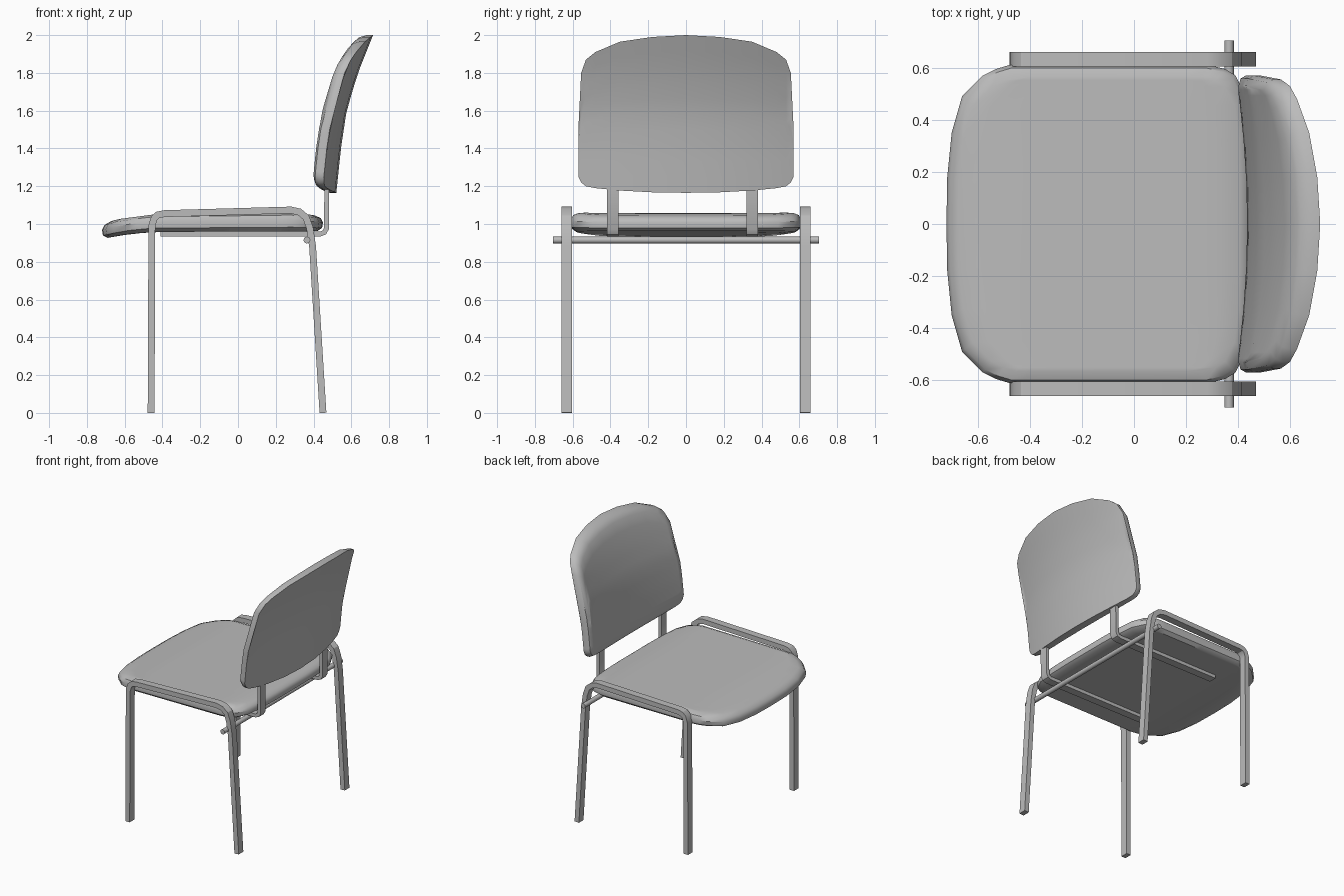
import bpy, math
from mathutils import Vector

if "Cube" in bpy.data.objects:
    bpy.data.objects.remove(bpy.data.objects["Cube"])

grey = bpy.data.materials.new("plain grey")
grey.use_nodes = True
grey.diffuse_color = (0.5, 0.5, 0.5, 1)
grey.node_tree.nodes["Principled BSDF"].inputs["Base Color"].default_value = grey.diffuse_color


def make(name, verts, faces, angle=None):
    mesh = bpy.data.meshes.new(name)
    mesh.from_pydata(verts, [], faces)
    mesh.materials.append(grey)
    obj = bpy.data.objects.new(name, mesh)
    bpy.context.collection.objects.link(obj)
    bpy.ops.object.select_all(action='DESELECT')
    obj.select_set(True)
    bpy.context.view_layer.objects.active = obj
    bpy.ops.object.mode_set(mode='EDIT')
    bpy.ops.mesh.select_all(action='SELECT')
    bpy.ops.mesh.normals_make_consistent(inside=False)
    bpy.ops.object.mode_set(mode='OBJECT')
    if angle:
        bpy.ops.object.shade_smooth_by_angle(angle=math.radians(angle))
    return obj


def lerp(table, t):
    """Piecewise linear lookup."""
    for (a, p), (b, q) in zip(table, table[1:]):
        if t <= b:
            return p + (q - p) * max(0, (t - a) / (b - a))
    return table[-1][1]


def panel(name, stations, layers, place, rows=10, angle=40):
    """Padded panel: stations are (y, low, high); layers are (inset, depth)."""
    cols = [(-y, lo, hi) for y, lo, hi in reversed(stations[1:])] + stations
    n = len(cols)
    width, low, high = stations[-1][0], stations[0][1], stations[0][2]
    mid, half = (low + high) / 2, (high - low) / 2
    verts, faces = [], []
    for inset, depth in layers:
        for y, lo, hi in cols:
            for r in range(rows + 1):
                v = lo + (hi - lo) * r / rows
                verts.append(place(y * (1 - inset / width),
                                   mid + (v - mid) * (1 - inset / half), depth))
    size, m = n * (rows + 1), rows + 1
    for base in (0, (len(layers) - 1) * size):
        for c in range(n - 1):
            for r in range(rows):
                a = base + c * m + r
                faces.append((a, a + 1, a + m + 1, a + m))
    rim = [r for r in range(m)] + [c * m + rows for c in range(1, n)]
    rim += [(n - 1) * m + r for r in range(rows - 1, -1, -1)]
    rim += [c * m for c in range(n - 2, 0, -1)]
    for k in range(len(layers) - 1):
        for i, j in zip(rim, rim[1:] + rim[:1]):
            a, b = k * size, (k + 1) * size
            faces.append((a + i, a + j, b + j, b + i))
    obj = make(name, verts, faces, angle)
    # drop the unused inner grid points of the middle layers
    bpy.ops.object.mode_set(mode='EDIT')
    bpy.ops.mesh.select_all(action='SELECT')
    bpy.ops.mesh.delete_loose()
    bpy.ops.object.mode_set(mode='OBJECT')
    return obj


def strip(name, path, y, width, thick):
    """Flat bar swept along an x-z path with mitred bends."""
    pts = [Vector(p) for p in path]
    verts, faces = [], []
    for i, p in enumerate(pts):
        d1 = (p - pts[max(i - 1, 0)]).normalized()
        d2 = (pts[min(i + 1, len(pts) - 1)] - p).normalized()
        t = (d1 + d2).normalized()
        ref = d1 if i else d2
        off = Vector((-t.y, t.x)) * (thick / 2 / t.dot(ref))
        for s, w in ((1, -1), (1, 1), (-1, 1), (-1, -1)):
            q = p + off * s
            verts.append((q.x, y + w * width / 2, q.y))
    for i in range(len(pts) - 1):
        for k in range(4):
            a, b = i * 4 + k, i * 4 + (k + 1) % 4
            faces.append((a, b, b + 4, a + 4))
    e = len(verts)
    faces += [(0, 1, 2, 3), (e - 4, e - 3, e - 2, e - 1)]
    return make(name, verts, faces, 30)


# Seat cushion: drooping front, softened rim
top = [(-0.72, 1.0), (-0.64, 1.025), (-0.45, 1.05), (0.3, 1.06), (0.45, 1.04)]
bottom = [(-0.72, 0.92), (-0.6, 0.945), (-0.45, 0.958), (0.45, 0.962)]


def seat_point(y, x, depth):
    lo, hi = lerp(bottom, x), lerp(top, x)
    return (x, y, lo + (hi - lo) * depth)


panel("seat",
      [(0, -0.72, 0.45), (0.18, -0.717, 0.45), (0.35, -0.70, 0.445),
       (0.49, -0.66, 0.43), (0.57, -0.58, 0.39), (0.595, -0.53, 0.35),
       (0.61, -0.48, 0.29)],
      [(0.03, 0), (0.005, 0.22), (0, 0.6), (0.012, 0.87), (0.045, 1)], seat_point, 14)


# Backrest: curved around the sitter and leaning back at the top
lean = [(1.16, 0.52), (1.4, 0.545), (1.6, 0.575), (1.8, 0.635), (2.0, 0.715)]


def back_point(y, z, depth):
    bend = (0.075 - 0.3 * depth) * (y / 0.57) ** 2
    return (lerp(lean, z) - bend - depth, y, z)


panel("backrest",
      [(0, 1.165, 2.0), (0.18, 1.168, 1.99), (0.35, 1.177, 1.965),
       (0.48, 1.19, 1.91), (0.53, 1.2, 1.87), (0.555, 1.22, 1.8), (0.57, 1.25, 1.5)],
      [(0, 0), (0, 0.035), (0.012, 0.07), (0.04, 0.09)], back_point, 10)

# Side frames: front leg, rail and rear leg in one bent bar
frame = [(-0.46, 0), (-0.456, 0.99), (-0.444, 1.03), (-0.425, 1.048), (-0.39, 1.055),
         (0.28, 1.074), (0.325, 1.064), (0.36, 1.035), (0.38, 0.98), (0.395, 0.88),
         (0.45, 0)]
for side, y in (("left", 0.632), ("right", -0.632)):
    strip(side + "_leg_frame", frame, y, 0.055, 0.036)

# Back supports: run under the seat and turn up into the backrest
support = [(-0.41, 0.947), (0.435, 0.947), (0.457, 0.955), (0.468, 0.975), (0.47, 1.23)]
for side, y in (("left", 0.35), ("right", -0.388)):
    strip(side + "_back_support", support, y, 0.06, 0.025)

# Crossbar between the rear legs
bpy.ops.mesh.primitive_cylinder_add(vertices=12, radius=0.018, depth=1.41,
                                    location=(0.365, 0, 0.915),
                                    rotation=(math.pi / 2, 0, 0))
bar = bpy.context.object
bar.name = "crossbar"
bar.data.materials.append(grey)
bpy.ops.object.shade_smooth_by_angle(angle=math.radians(40))
